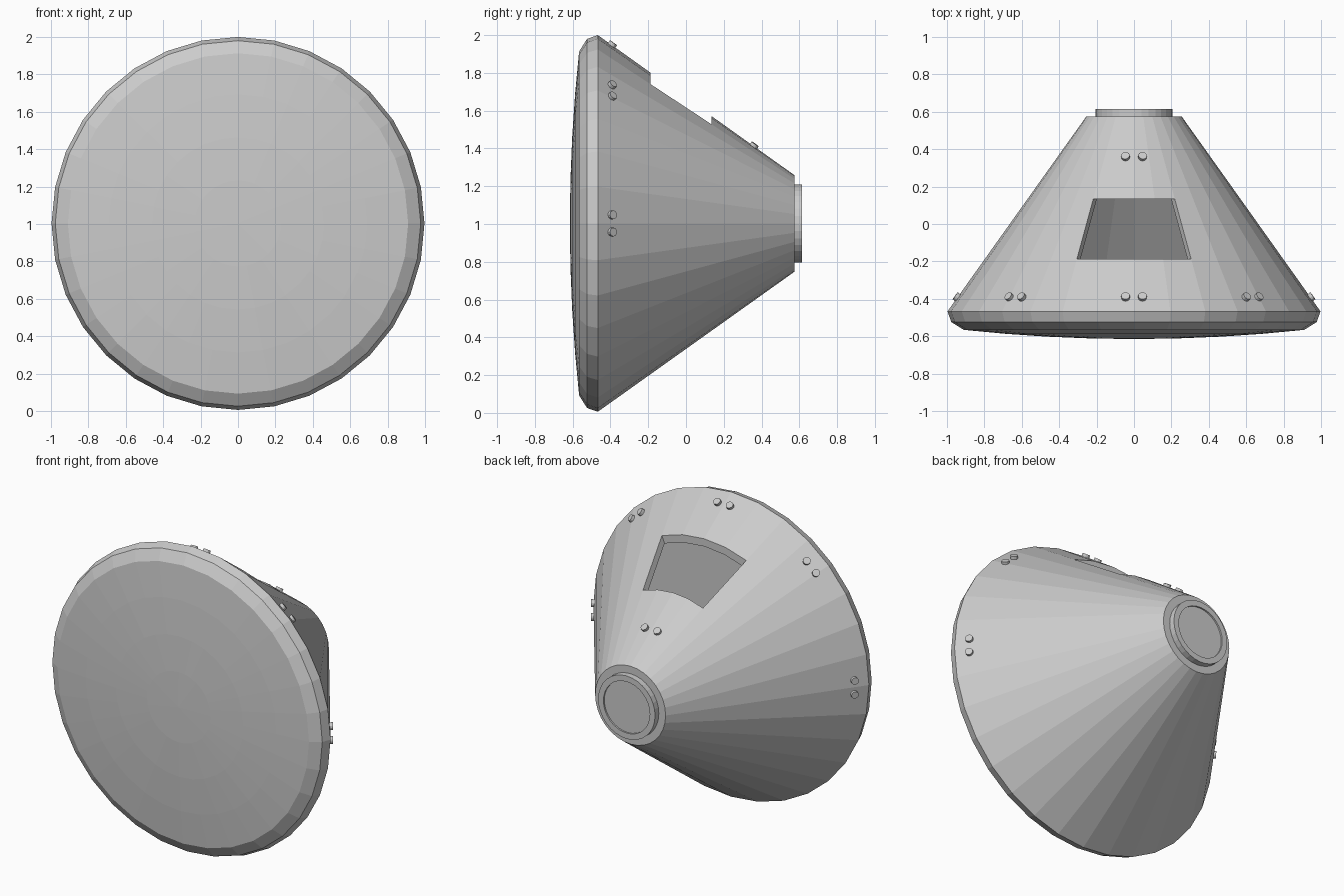
import bpy, bmesh, math
from mathutils import Vector, Matrix

if "Cube" in bpy.data.objects:
    bpy.data.objects.remove(bpy.data.objects["Cube"])

SIDES = 32
ZC = 1.003            # height of the capsule axis, which runs along y
R, R_TOP = 0.997, 0.255
Y0, Y1 = -0.467, 0.575

grey = bpy.data.materials.new("light grey")
grey.diffuse_color = (0.6, 0.6, 0.6, 1)
grey.use_nodes = True
grey.node_tree.nodes["Principled BSDF"].inputs["Base Color"].default_value = grey.diffuse_color


def cone_r(y):
    return R + (R_TOP - R) * (y - Y0) / (Y1 - Y0)


def finish(bm, name):
    bmesh.ops.remove_doubles(bm, verts=bm.verts, dist=1e-5)
    bmesh.ops.recalc_face_normals(bm, faces=bm.faces)
    me = bpy.data.meshes.new(name)
    bm.to_mesh(me)
    bm.free()
    me.materials.append(grey)
    ob = bpy.data.objects.new(name, me)
    bpy.context.collection.objects.link(ob)
    return ob


def lathe(name, profile, closed=False, window=None):
    """Turn (y, r) points about the axis; window = (outer, inner) ring pairs cut through."""
    bm = bmesh.new()
    rings = []
    for y, r in profile:
        ring = []
        for j in range(SIDES):
            a = 2 * math.pi * j / SIDES
            ring.append(bm.verts.new((r * math.sin(a), y, ZC + r * math.cos(a))))
        rings.append(ring)
    n = len(profile)
    hole = [-2, -1, 0, 1]
    for i in range(n if closed else n - 1):
        k = (i + 1) % n
        if profile[i][1] == 0 and profile[k][1] == 0:
            continue
        for j in range(SIDES):
            if window and i in (window[0][0], window[1][1]) and (j in hole or j - SIDES in hole):
                continue
            m = (j + 1) % SIDES
            bm.faces.new((rings[i][j], rings[i][m], rings[k][m], rings[k][j]))
    if window:
        (o1, o2), (i1, i2) = window
        for j in hole:                                   # front and back reveals
            for o, q in ((o1, i1), (o2, i2)):
                bm.faces.new((rings[o][j], rings[o][j + 1], rings[q][j + 1], rings[q][j]))
        for j in (-2, 2):                                # side reveals
            bm.faces.new((rings[o1][j], rings[o2][j], rings[i2][j], rings[i1][j]))
    return finish(bm, name)


# Conical hull: hollow, with a hatch opening on top
T = 0.05
W0, W1 = -0.187, 0.135
hull = [(Y0, R), (W0, cone_r(W0)), (W1, cone_r(W1)), (Y1, R_TOP), (Y1, 0),
        (Y1 - 0.035, 0), (Y1 - 0.035, cone_r(Y1 - 0.035) - T),
        (W1, cone_r(W1) - T), (W0, cone_r(W0) - T), (Y0, R - T)]
# outer window strip is segment 1 (rings 1-2), inner is segment 7 (rings 7-8)
lathe("hull", hull, closed=True, window=((1, 2), (8, 7)))

# Shallow domed heat shield with bevelled rim
dome = [(-0.615 + 0.049 * (t / 0.91) ** 2, t) for t in (0, 0.23, 0.46, 0.69, 0.91)]
lathe("heat_shield", dome + [(-0.524, 0.977), (Y0, R), (Y0, 0)])

# Docking ring with a slightly sunken hatch
lathe("docking_ring", [(Y1 - 0.005, 0), (Y1 - 0.005, 0.206), (0.614, 0.206),
                       (0.614, 0.168), (0.604, 0.168), (0.604, 0)])


# Thruster buttons in pairs, standing square to the cone
def thruster_pair(name, y, angle):
    bm = bmesh.new()
    slope = (R - R_TOP) / (Y1 - Y0)
    r = cone_r(y)
    for side in (-1, 1):
        a = math.radians(angle) + side * 0.045 / r
        out = Vector((math.sin(a), 0, math.cos(a)))
        normal = (out + Vector((0, slope, 0))).normalized()
        pos = Vector((0, y, ZC)) + out * r + normal * 0.003
        mat = Matrix.Translation(pos) @ normal.to_track_quat('Z', 'Y').to_matrix().to_4x4()
        bmesh.ops.create_cone(bm, cap_ends=True, segments=12, radius1=0.023,
                              radius2=0.023, depth=0.026, matrix=mat)
    finish(bm, name)


for label, ang in (("top", 0), ("upper_right", 42), ("upper_left", -42),
                   ("right", 90), ("left", -90)):
    thruster_pair("thrusters_" + label, -0.393, ang)
thruster_pair("thrusters_nose", 0.357, 0)
